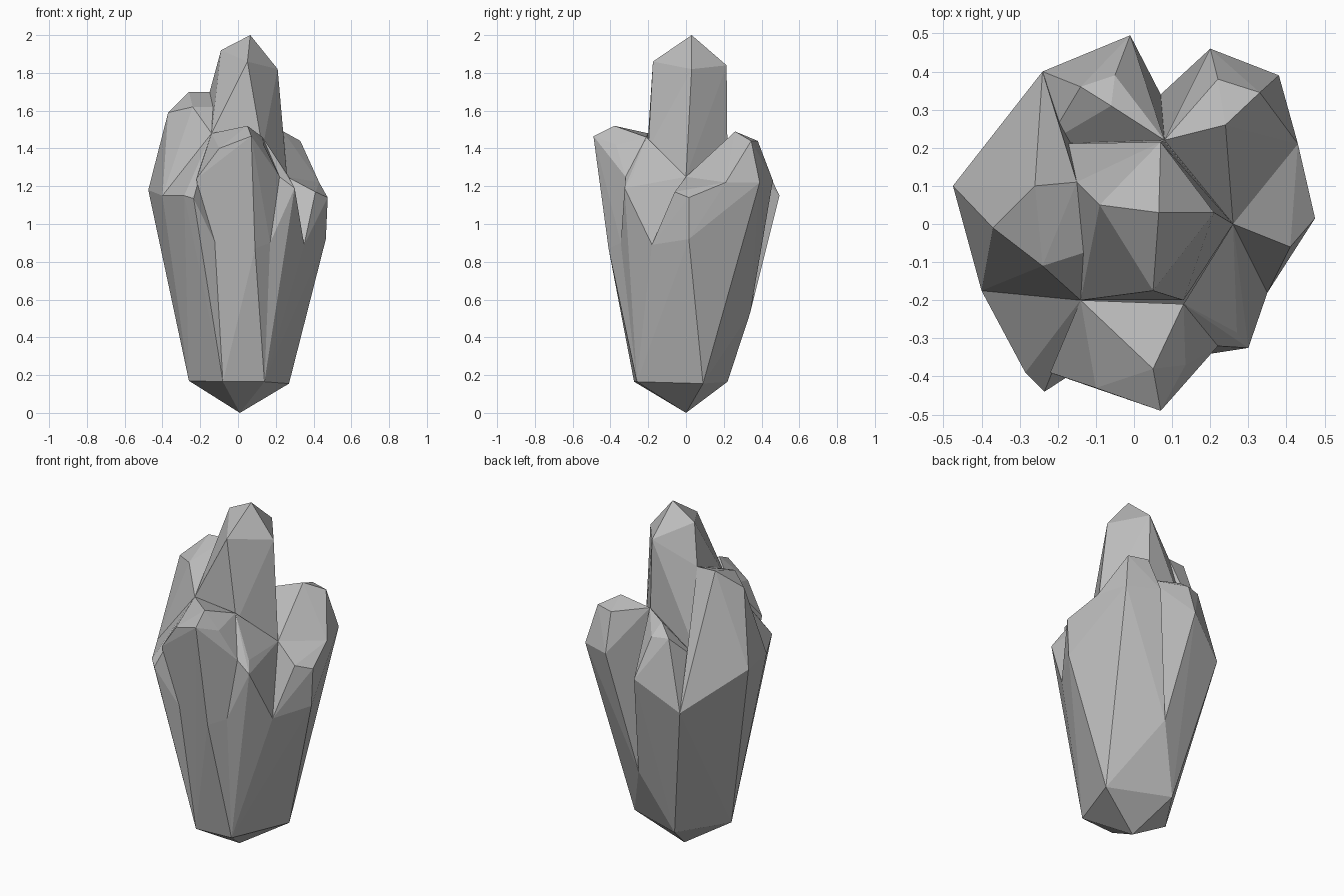
import bpy, bmesh

if "Cube" in bpy.data.objects:
    bpy.data.objects.remove(bpy.data.objects["Cube"])

stone = bpy.data.materials.new("grey_stone")
stone.diffuse_color = (0.5, 0.5, 0.5, 1)
stone.use_nodes = True
stone.node_tree.nodes["Principled BSDF"].inputs["Base Color"].default_value = stone.diffuse_color

# Shared corners: bottom ring and the valleys where crystals meet
R = {"right": (.27, .09, .155), "front_right": (.14, -.26, .165),
     "front_left": (-.08, -.275, .165), "left": (-.26, -.05, .17),
     "back": (-.08, .22, .165)}
TIP = (.01, 0, 0)
V_FRONT_L, V_FRONT_R = (-.12, -.365, .90), (.17, -.345, .90)
V_RIGHT, V_SIDE = (.35, -.18, .89), (.465, .015, .92)
V_BACK, V_BACK_L = (.07, .34, .53), (-.24, .40, .975)
T_FRONT_L, T_FRONT_R = (-.14, -.20, 1.48), (.13, -.21, 1.46)
T_RIGHT, T_BACK, T_BACK_L = (.26, 0, 1.25), (.08, .22, 1.44), (-.23, .21, 1.21)
T_LEFT = (-.315, .24, 1.19)


def crystal(name, points):
    """Convex faceted crystal spanning the given corners."""
    bm = bmesh.new()
    for p in points:
        bm.verts.new(p)
    res = bmesh.ops.convex_hull(bm, input=bm.verts[:])
    junk = {g for g in res["geom_interior"] + res["geom_unused"]
            if isinstance(g, bmesh.types.BMVert)}
    bmesh.ops.delete(bm, geom=list(junk), context='VERTS')
    bmesh.ops.recalc_face_normals(bm, faces=bm.faces[:])
    mesh = bpy.data.meshes.new(name)
    bm.to_mesh(mesh)
    bm.free()
    mesh.materials.append(stone)
    ob = bpy.data.objects.new(name, mesh)
    bpy.context.collection.objects.link(ob)
    return ob


# Tapered core with pointed foot
crystal("core", [TIP, *R.values(), V_FRONT_L, V_FRONT_R, V_RIGHT, V_SIDE,
                 V_BACK, V_BACK_L, T_FRONT_L, T_RIGHT, T_BACK, T_BACK_L])

# Tall central crystal
crystal("central_crystal", [
    (.065, .03, 2.0), (-.09, .05, 1.92), (.21, .03, 1.82), (.05, -.175, 1.86),
    (.07, .215, 1.84), (-.15, .11, 1.70), (-.115, -.07, 1.62),
    T_FRONT_L, (.13, -.20, 1.40), T_RIGHT, (.08, .22, 1.30), T_BACK_L])

# Left crystal
crystal("left_crystal", [
    (-.37, -.01, 1.59), (-.26, .10, 1.70), (-.15, .11, 1.70), (-.24, -.11, 1.62),
    (-.115, -.07, 1.62), T_FRONT_L, (-.40, -.175, 1.15), (-.475, .10, 1.18),
    T_LEFT, T_BACK_L, V_BACK_L, R["left"], R["back"]])

# Front crystal
crystal("front_crystal", [
    (.05, -.38, 1.52), (.07, -.49, 1.465), (-.10, -.43, 1.40), T_FRONT_L,
    T_FRONT_R, (.135, -.37, 1.42), (-.22, -.39, 1.24), (.22, -.32, 1.25),
    V_FRONT_L, V_FRONT_R, (.09, -.41, .87), R["front_left"], R["front_right"]])

# Low front-left crystal
crystal("front_left_crystal", [
    (-.40, -.175, 1.15), (-.285, -.39, 1.15), (-.235, -.44, 1.135), T_FRONT_L,
    V_FRONT_L, R["left"], R["front_left"]])

# Low front-right crystal
crystal("front_right_crystal", [
    (.30, -.325, 1.19), (.27, -.285, 1.25), (.22, -.32, 1.25), T_FRONT_R,
    T_RIGHT, V_RIGHT, V_FRONT_R, R["front_right"]])

# Low right crystal
crystal("right_crystal", [
    T_RIGHT, (.43, .21, 1.22), (.475, .015, 1.14), (.41, -.06, 1.17),
    V_SIDE, V_RIGHT, R["right"]])

# Back-right crystal
crystal("back_right_crystal", [
    (.24, .26, 1.49), (.33, .345, 1.44), (.22, .38, 1.44), (.20, .46, 1.23),
    (.38, .39, 1.22), (.43, .21, 1.22), T_RIGHT, T_BACK, V_BACK, V_SIDE, R["right"]])

# Back crystal
crystal("back_crystal", [
    (-.06, .31, 1.43), (-.05, .39, 1.37), (-.14, .36, 1.37), (-.01, .495, 1.15),
    T_BACK, T_BACK_L, V_BACK_L, V_BACK, R["back"]])
